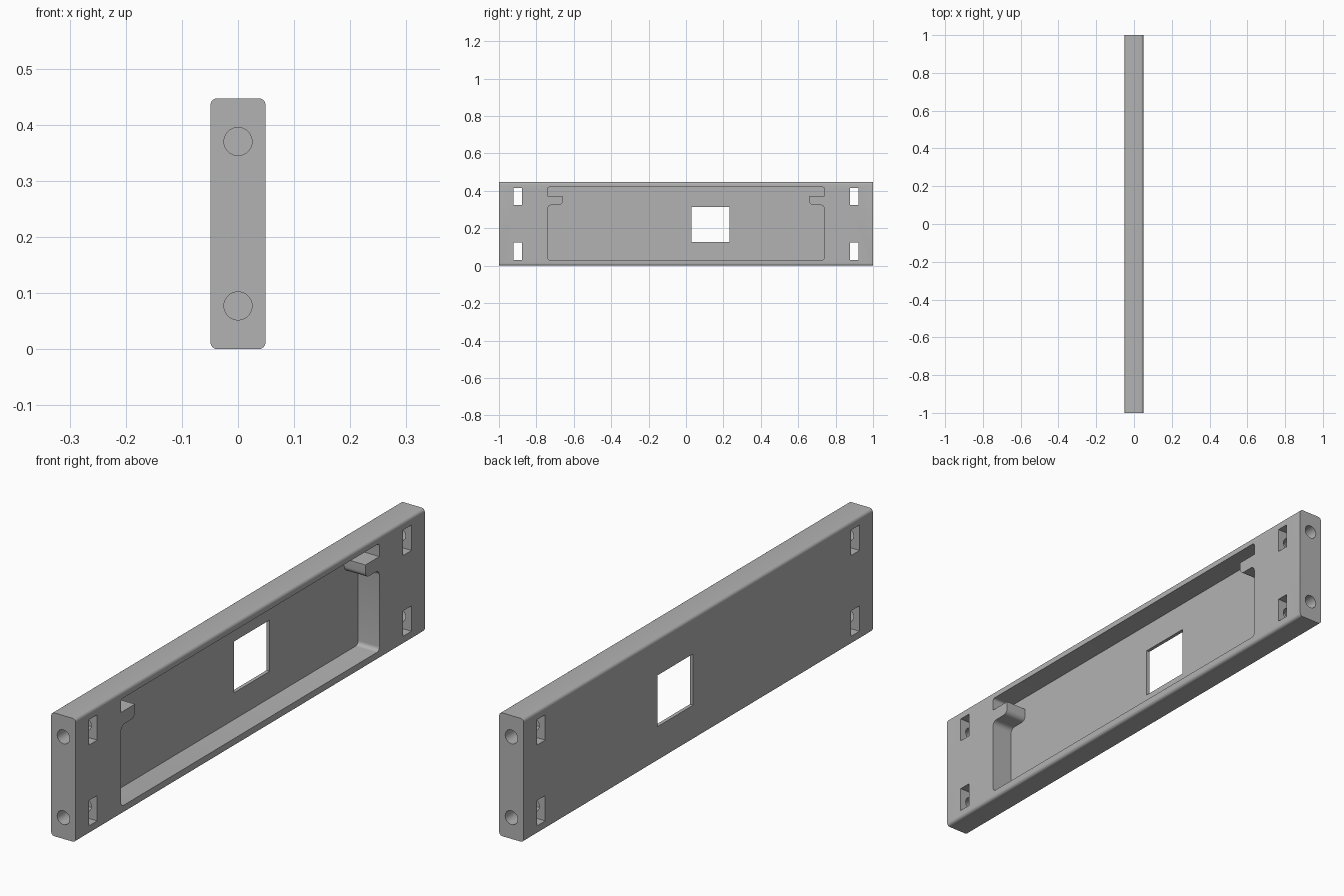
import bpy, bmesh, math
from mathutils import Vector, Matrix

if "Cube" in bpy.data.objects:
    bpy.data.objects.remove(bpy.data.objects["Cube"])

grey = bpy.data.materials.new("plain grey")
grey.diffuse_color = (0.45, 0.45, 0.45, 1)
grey.use_nodes = True
grey.node_tree.nodes["Principled BSDF"].inputs["Base Color"].default_value = grey.diffuse_color

H, W = 0.447, 0.049          # height, half thickness
HOLE_Z = (0.077, 0.370)      # bolt hole heights


def rounded(corners, steps=6):
    """Outline from (u, v, radius) corners, each filleted by its radius."""
    out = []
    n = len(corners)
    for i, (u, v, r) in enumerate(corners):
        p = Vector((u, v))
        if r == 0:
            out.append(p)
            continue
        a = (Vector(corners[i - 1][:2]) - p).normalized()
        b = (Vector(corners[(i + 1) % n][:2]) - p).normalized()
        centre = p + (a + b) * r          # right-angle corners
        for k in range(steps + 1):
            t = k / steps * math.pi / 2
            out.append(centre - b * r * math.cos(t) - a * r * math.sin(t))
    return out


def prism(bm, outline, axis, lo, hi):
    """Extrude an outline along x (outline in y, z) or y (outline in x, z)."""
    def place(p, d):
        return (d, p.x, p.y) if axis == "x" else (p.x, d, p.y)
    face = bm.faces.new([bm.verts.new(place(p, lo)) for p in outline])
    ext = bmesh.ops.extrude_face_region(bm, geom=[face])
    verts = [g for g in ext["geom"] if isinstance(g, bmesh.types.BMVert)]
    step = Vector((hi - lo, 0, 0)) if axis == "x" else Vector((0, hi - lo, 0))
    bmesh.ops.translate(bm, verts=verts, vec=step)


def box(bm, y0, y1, z0, z1):
    prism(bm, rounded([(y0, z0, 0), (y1, z0, 0), (y1, z1, 0), (y0, z1, 0)]),
          "x", -0.1, 0.1)


def finish(bm, name):
    bmesh.ops.recalc_face_normals(bm, faces=bm.faces[:])
    mesh = bpy.data.meshes.new(name)
    bm.to_mesh(mesh)
    bm.free()
    mesh.materials.append(grey)
    ob = bpy.data.objects.new(name, mesh)
    bpy.context.collection.objects.link(ob)
    return ob


# Long bar with rounded lengthwise edges
bm = bmesh.new()
r = 0.012
prism(bm, rounded([(-W, 0, r), (W, 0, r), (W, H, r), (-W, H, r)]), "y", -1, 1)
panel = finish(bm, "mounting_panel")

# Tray recess outline, with a hooked tab at each end
half = [(0.74, 0.03, 0.015), (0.74, 0.324, 0.02), (0.66, 0.324, 0.02),
        (0.66, 0.372, 0), (0.74, 0.372, 0), (0.74, 0.42, 0.01)]
mirrored = [(-u, v, q) for u, v, q in reversed(half)]
bm = bmesh.new()
prism(bm, rounded(half + mirrored), "x", -0.036, 0.1)
cutters = [finish(bm, "recess_cutter")]

# Window and nut slots through the thickness
bm = bmesh.new()
box(bm, 0.029, 0.232, 0.127, 0.313)
for z in HOLE_Z:
    for s in (-1, 1):
        box(bm, s * 0.9 - 0.0235, s * 0.9 + 0.0235, z - 0.046, z + 0.046)
cutters.append(finish(bm, "slot_cutter"))

# Bolt holes in both ends, running just past the slots
bm = bmesh.new()
for z in HOLE_Z:
    for s in (-1, 1):
        bmesh.ops.create_cone(
            bm, cap_ends=True, segments=32, radius1=0.025, radius2=0.025,
            depth=0.2, matrix=Matrix.Translation((0, s * 0.94, z))
            @ Matrix.Rotation(math.pi / 2, 4, "X"))
cutters.append(finish(bm, "bolt_hole_cutter"))

# Cut everything from the bar
bpy.context.view_layer.objects.active = panel
panel.select_set(True)
for c in cutters:
    mod = panel.modifiers.new(c.name, "BOOLEAN")
    mod.operation, mod.solver, mod.object = "DIFFERENCE", "EXACT", c
    bpy.ops.object.modifier_apply(modifier=mod.name)
    bpy.data.objects.remove(c)

bpy.ops.object.shade_smooth_by_angle(angle=math.radians(30))
